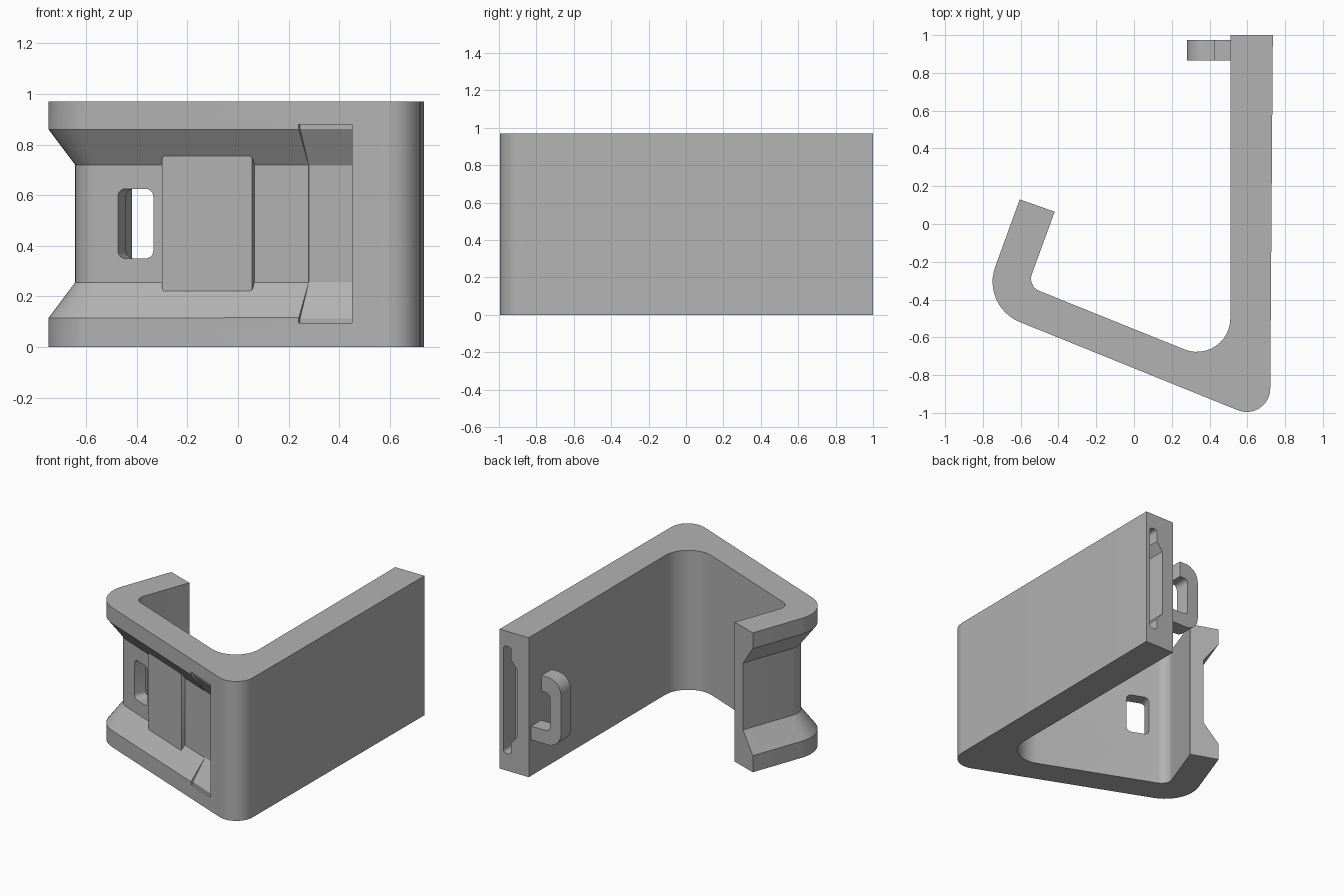
import bpy, bmesh, math
from mathutils import Vector, Matrix

if "Cube" in bpy.data.objects:
    bpy.data.objects.remove(bpy.data.objects["Cube"])

grey = bpy.data.materials.new("matte_grey")
grey.use_nodes = True
grey.diffuse_color = (0.45, 0.45, 0.45, 1)
grey.node_tree.nodes["Principled BSDF"].inputs["Base Color"].default_value = grey.diffuse_color

HEIGHT = 0.97


def rounded(corners, closed=True, steps=12):
    """Outline from (x, y, radius) corners, each filleted by its radius."""
    pts, out = [Vector(c[:2]) for c in corners], []
    for i, (p, c) in enumerate(zip(pts, corners)):
        r = c[2]
        if r == 0 or (not closed and i in (0, len(pts) - 1)):
            out.append(p)
            continue
        u = (pts[i - 1] - p).normalized()
        v = (pts[(i + 1) % len(pts)] - p).normalized()
        half = u.angle(v) / 2
        centre = p + (u + v).normalized() * r / math.sin(half)
        a = (p + u * r / math.tan(half) - centre).normalized()
        b = (p + v * r / math.tan(half) - centre).normalized()
        turn = math.atan2(a.x * b.y - a.y * b.x, a.dot(b))
        for k in range(steps + 1):
            out.append(centre + Matrix.Rotation(turn * k / steps, 2) @ a * r)
    return out


def loft(name, rings):
    """Closed solid through a list of rings with matching point counts."""
    bm = bmesh.new()
    rows = [[bm.verts.new(p) for p in ring] for ring in rings]
    n = len(rows[0])
    for lo, hi in zip(rows, rows[1:]):
        for i in range(n):
            j = (i + 1) % n
            bm.faces.new((lo[i], lo[j], hi[j], hi[i]))
    bm.faces.new(rows[0])
    bm.faces.new(rows[-1])
    bmesh.ops.recalc_face_normals(bm, faces=bm.faces)
    mesh = bpy.data.meshes.new(name)
    bm.to_mesh(mesh)
    bm.free()
    mesh.materials.append(grey)
    obj = bpy.data.objects.new(name, mesh)
    bpy.context.collection.objects.link(obj)
    return obj


def prism(name, outline, place, start, end):
    """Extrude a 2D outline; place(a, b, depth) maps it into space."""
    return loft(name, [[place(p.x, p.y, d) for p in outline] for d in (start, end)])


def sweep(name, path, section):
    """Sweep a (inward depth, z) section along a plan path."""
    rings = []
    for i, p in enumerate(path):
        t = Vector((0, 0))
        if i > 0:
            t += (p - path[i - 1]).normalized()
        if i < len(path) - 1:
            t += (path[i + 1] - p).normalized()
        t.normalize()
        inward = Vector((-t.y, t.x))
        rings.append([(*(p + inward * d), z) for d, z in section])
    return loft(name, rings)


def cut(target, cutter):
    cutter.hide_render = True
    mod = target.modifiers.new("cut", 'BOOLEAN')
    mod.operation = 'DIFFERENCE'
    mod.solver = 'EXACT'
    mod.object = cutter
    bpy.context.view_layer.objects.active = target
    bpy.ops.object.modifier_apply(modifier=mod.name)
    bpy.data.objects.remove(cutter)


def smooth(obj):
    bpy.ops.object.select_all(action='DESELECT')
    obj.select_set(True)
    bpy.context.view_layer.objects.active = obj
    bpy.ops.object.shade_smooth_by_angle(angle=math.radians(25))


def arm_point(x):
    """Point on the outer line of the sloping front arm."""
    return Vector((x, -0.525 - 0.405 * (x + 0.59)))


along = (arm_point(1) - arm_point(0)).normalized()
inward = Vector((-along.y, along.x))


def on_arm(x, z, depth):
    """x is measured at the groove floor, depth from the outer arm face."""
    return (*(arm_point(x - 0.105 * inward.x) + inward * depth), z)


# Main body: long wall, sloping front arm and short return
plan = rounded([
    (0.735, 1, 0), (0.51, 1, 0), (0.51, -0.762, 0.177), (-0.564, -0.329, 0.07),
    (-0.42, 0.065, 0), (-0.605, 0.13, 0), (-0.811, -0.4355, 0.23), (0.72, -1.055, 0.125)])
body = prism("bracket_body", plan, lambda x, y, d: (x, y, d), 0, HEIGHT)

# Tapered groove around the outside of the arm and return
end = arm_point(0.45)
path = rounded([(-0.571, 0.224, 0), (-0.811, -0.4355, 0.23), (end.x, end.y, 0)], closed=False)
groove = [(0.105, 0.255), (0.105, 0.72), (0, 0.86), (-0.06, 0.86), (-0.06, 0.115), (0, 0.115)]
cut(body, sweep("groove_cutter", path, groove))

# Slightly wider pocket at the closed end of the groove
pocket = [(0.107, 0.257), (0.107, 0.718), (0.015, 0.862), (0.015, 0.88),
          (-0.06, 0.88), (-0.06, 0.095), (0.015, 0.095), (0.015, 0.113)]
cut(body, sweep("pocket_cutter", [arm_point(0.24), arm_point(0.4505)], pocket))

# Rounded window through the arm
window = rounded([(-0.475, 0.35, 0.03), (-0.335, 0.35, 0.03),
                  (-0.335, 0.625, 0.03), (-0.475, 0.625, 0.03)], steps=6)
cut(body, prism("window_cutter", window, on_arm, 0.03, 0.3))

# Stepped socket in the back end of the wall
socket = rounded([(0.705, 0.12, 0.02), (0.705, 0.865, 0.02), (0.645, 0.865, 0.02),
                  (0.645, 0.78, 0), (0.6, 0.72, 0), (0.6, 0.255, 0),
                  (0.645, 0.2, 0), (0.645, 0.12, 0.02)], steps=5)
cut(body, prism("socket_cutter", socket, lambda x, z, d: (x, d, z), 0.87, 1.05))
smooth(body)

# Raised pad on the groove floor
pad_outline = rounded([(-0.29, 0.22, 0.012), (0.065, 0.22, 0.012),
                       (0.065, 0.755, 0.012), (-0.29, 0.755, 0.012)], steps=4)
pad = prism("groove_pad", pad_outline, on_arm, 0.079, 0.13)
smooth(pad)

# Open hook on the inner side of the wall
hook_outline = rounded([
    (0.53, 0.25, 0), (0.28, 0.25, 0.1), (0.28, 0.72, 0.1), (0.43, 0.72, 0),
    (0.43, 0.61, 0), (0.365, 0.61, 0.03), (0.365, 0.345, 0.03), (0.53, 0.345, 0)], steps=8)
hook = prism("wall_hook", hook_outline, lambda x, z, d: (x, d, z), 0.865, 0.975)
smooth(hook)
